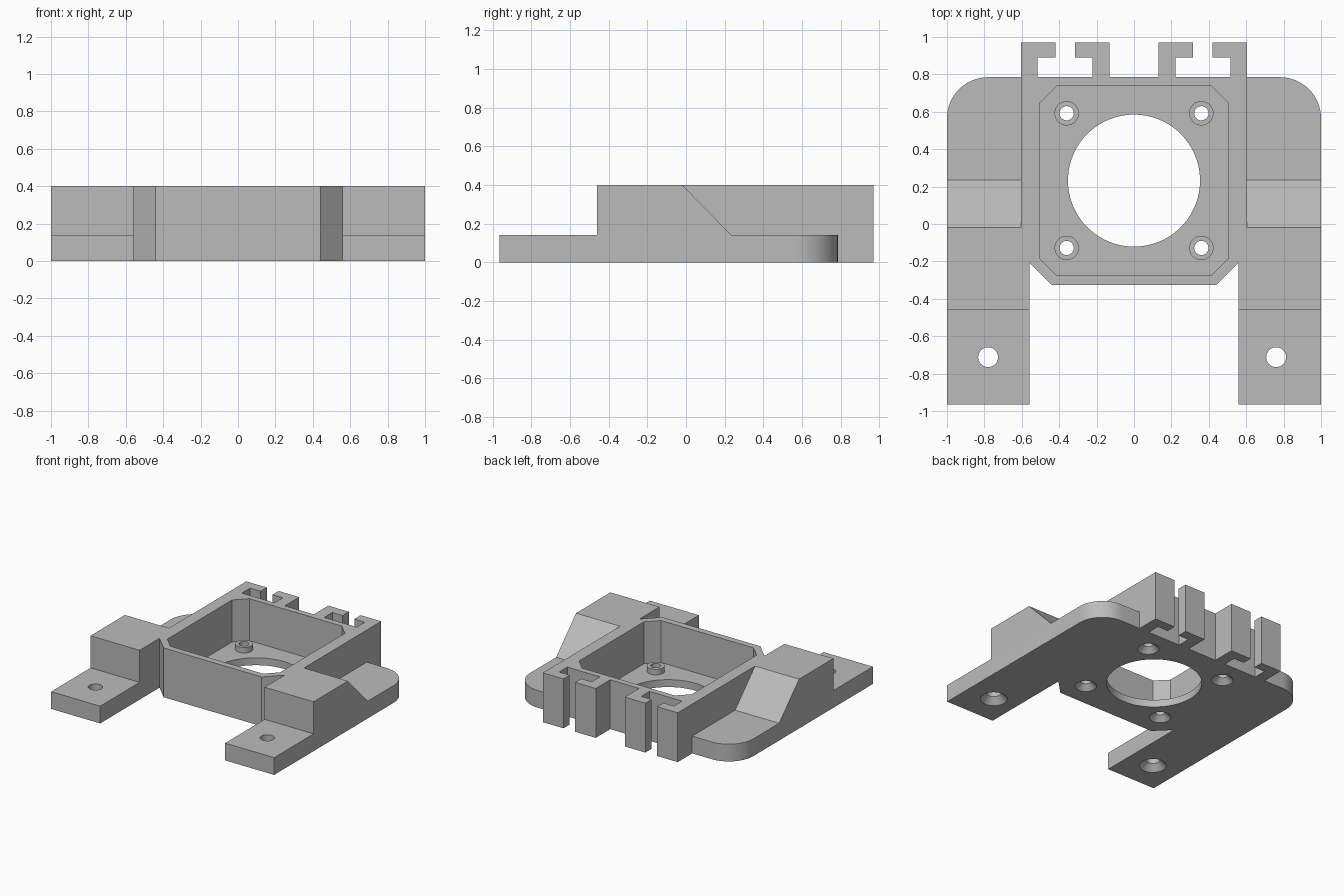
import bpy, bmesh, math
from mathutils import Matrix, Vector

if "Cube" in bpy.data.objects:
    bpy.data.objects.remove(bpy.data.objects["Cube"], do_unlink=True)

grey = bpy.data.materials.new("plain grey")
grey.use_nodes = True
grey.diffuse_color = (0.5, 0.5, 0.5, 1)
grey.node_tree.nodes["Principled BSDF"].inputs["Base Color"].default_value = (0.5, 0.5, 0.5, 1)

PLATE, HEIGHT, FLOOR = 0.14, 0.4, 0.06
CENTRE_Y = 0.232


def finish(name, bm):
    bmesh.ops.recalc_face_normals(bm, faces=bm.faces)
    mesh = bpy.data.meshes.new(name)
    bm.to_mesh(mesh)
    bm.free()
    mesh.materials.append(grey)
    obj = bpy.data.objects.new(name, mesh)
    bpy.context.collection.objects.link(obj)
    return obj


def prism(name, points, direction):
    """Extrude a flat outline of 3D points along a direction."""
    bm = bmesh.new()
    face = bm.faces.new([bm.verts.new(p) for p in points])
    out = bmesh.ops.extrude_face_region(bm, geom=[face])["geom"]
    bmesh.ops.translate(bm, vec=Vector(direction),
                        verts=[v for v in out if isinstance(v, bmesh.types.BMVert)])
    return finish(name, bm)


def slab(name, outline, z0, z1):
    return prism(name, [(x, y, z0) for x, y in outline], (0, 0, z1 - z0))


def lathe(name, profile, x, y, steps=48):
    """Spin a closed (radius, z) profile about a vertical axis."""
    bm = bmesh.new()
    rings = []
    for i in range(steps):
        turn = Matrix.Rotation(math.tau * i / steps, 3, "Z")
        rings.append([bm.verts.new(turn @ Vector((r, 0, z)) + Vector((x, y, 0)))
                      for r, z in profile])
    n = len(profile)
    for i in range(steps):
        a, b = rings[i], rings[(i + 1) % steps]
        for j in range(n):
            k = (j + 1) % n
            bm.faces.new((a[j], b[j], b[k], a[k]))
    bmesh.ops.remove_doubles(bm, verts=bm.verts, dist=1e-6)
    return finish(name, bm)


def cut(obj, cutter):
    cutter.hide_render = True
    mod = obj.modifiers.new("cut", "BOOLEAN")
    mod.operation, mod.solver, mod.object = "DIFFERENCE", "EXACT", cutter
    bpy.context.view_layer.objects.active = obj
    bpy.ops.object.modifier_apply(modifier=mod.name)
    bpy.data.objects.remove(cutter, do_unlink=True)


def screw_cutter(x, y, bore, head, depth, top):
    """Through hole with a countersink opening at the bottom."""
    below = 0.02
    flare = head + below * (head - bore) / depth
    return lathe("screw_cutter", [(0, -below), (flare, -below), (bore, depth),
                                  (bore, top), (0, top)], x, y)


parts = []

# Housing outline with the four hooks along its back edge
half = [(0.44, -0.325), (0.56, -0.205), (0.56, -0.02), (0.605, -0.02),
        (0.605, 0.97), (0.42, 0.97), (0.42, 0.89), (0.515, 0.89), (0.515, 0.785),
        (0.222, 0.785), (0.222, 0.89), (0.315, 0.89), (0.315, 0.97),
        (0.13, 0.97), (0.13, 0.785)]
housing = slab("housing", half + [(-x, y) for x, y in reversed(half)], 0, HEIGHT)

# Eight-sided pocket, large round opening and countersunk screw holes
R, C = 0.505, 0.415
pocket = [(R, C), (C, R), (-C, R), (-R, C), (-R, -C), (-C, -R), (C, -R), (R, -C)]
cut(housing, slab("pocket_cutter", [(x, y + CENTRE_Y) for x, y in pocket], FLOOR, 0.6))
cut(housing, lathe("opening_cutter", [(0, -0.1), (0.353, -0.1), (0.353, 0.2), (0, 0.2)],
                   0, CENTRE_Y, 96))
for sx in (-1, 1):
    for sy in (-1, 1):
        x, y = sx * 0.36, CENTRE_Y + sy * 0.36
        cut(housing, screw_cutter(x, y, 0.038, 0.08, 0.042, 0.2))
        # Raised collar around each screw hole
        parts.append(lathe("screw_collar", [(0.038, FLOOR), (0.065, FLOOR),
                                            (0.065, 0.105), (0.038, 0.105)], x, y))
parts.append(housing)

# Side plates with front legs, rounded back corners and raised shoulders
radius = 0.22
corner = [(1 - radius + radius * math.cos(a), 0.785 - radius + radius * math.sin(a))
          for a in [math.pi / 2 * i / 16 for i in range(17)]]
side = [(0.56, -0.965), (1, -0.965)] + corner + [(0.605, 0.785), (0.605, -0.02), (0.56, -0.02)]
shoulder = [(-0.46, PLATE), (0.235, PLATE), (-0.02, HEIGHT), (-0.46, HEIGHT)]
for label, s in (("left", 1), ("right", -1)):
    plate = slab(label + "_side_plate", [(s * x, y) for x, y in side], 0, PLATE)
    cut(plate, screw_cutter(s * 0.77 - 0.01, -0.712, 0.053, 0.1, 0.05, 0.3))
    block = prism(label + "_shoulder", [(s * 0.56, y, z) for y, z in shoulder],
                  (s * 0.44, 0, 0))
    parts += [plate, block]

# Smooth the round surfaces and keep the edges crisp
bpy.ops.object.select_all(action="DESELECT")
for obj in parts:
    obj.select_set(True)
bpy.context.view_layer.objects.active = housing
bpy.ops.object.shade_smooth_by_angle(angle=math.radians(30))
